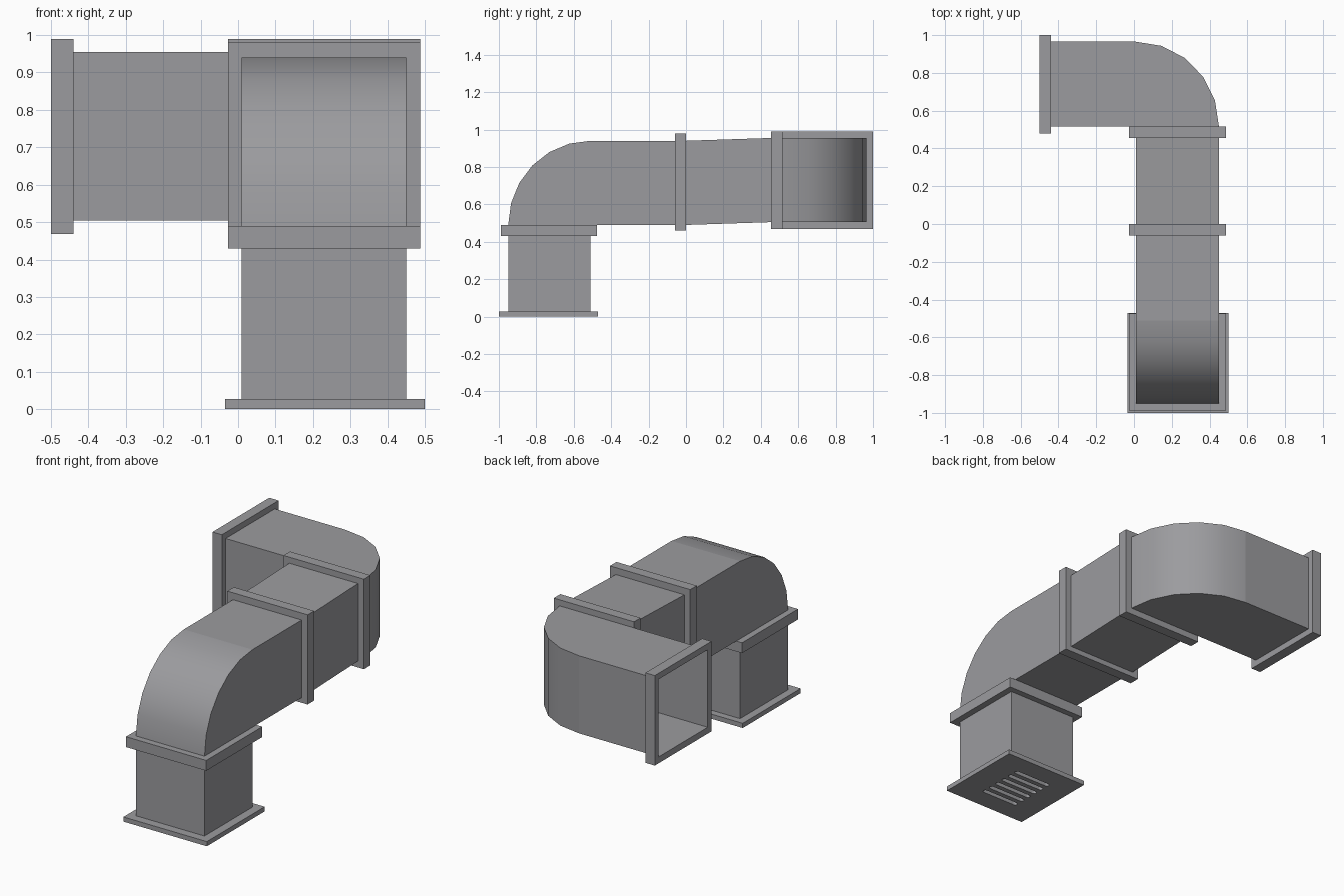
import bpy, bmesh, math

if "Cube" in bpy.data.objects:
    bpy.data.objects.remove(bpy.data.objects["Cube"])

metal = bpy.data.materials.new("galvanised grey")
metal.diffuse_color = (0.33, 0.33, 0.345, 1)
metal.use_nodes = True
metal.node_tree.nodes["Principled BSDF"].inputs["Base Color"].default_value = metal.diffuse_color


def make(name, bm, smooth=False):
    bmesh.ops.recalc_face_normals(bm, faces=bm.faces)
    me = bpy.data.meshes.new(name)
    bm.to_mesh(me)
    bm.free()
    me.materials.append(metal)
    ob = bpy.data.objects.new(name, me)
    bpy.context.collection.objects.link(ob)
    if smooth:
        bpy.ops.object.select_all(action='DESELECT')
        ob.select_set(True)
        bpy.context.view_layer.objects.active = ob
        bpy.ops.object.shade_smooth_by_angle(angle=math.radians(30))
    return ob


def loop(axis, pos, rect):
    """Four corners of a rectangle (a0, a1, b0, b1) lying across an axis."""
    a0, a1, b0, b1 = rect
    pts = []
    for a, b in ((a0, b0), (a1, b0), (a1, b1), (a0, b1)):
        c = [a, b]
        c.insert(axis, pos)
        pts.append(tuple(c))
    return pts


def skin(name, loops, closed=False):
    """Join successive loops with quads."""
    bm = bmesh.new()
    vs = [[bm.verts.new(p) for p in l] for l in loops]
    pairs = list(zip(vs, vs[1:])) + ([(vs[-1], vs[0])] if closed else [])
    for u, v in pairs:
        for i in range(4):
            j = (i + 1) % 4
            bm.faces.new((u[i], u[j], v[j], v[i]))
    return make(name, bm)


def duct(name, axis, p0, p1, r0, r1=None):
    return skin(name, [loop(axis, p0, r0), loop(axis, p1, r1 or r0)])


def flange(name, axis, p0, p1, outer, inner):
    return skin(name, [loop(axis, p0, outer), loop(axis, p1, outer),
                       loop(axis, p1, inner), loop(axis, p0, inner)], True)


def elbow(name, arc, corner, axis, lo, hi):
    """Quarter-round bend: curved outer wall and two flat cheeks, ends open."""
    def place(p, d):
        c = list(p)
        c.insert(axis, d)
        return c
    bm = bmesh.new()
    a = [bm.verts.new(place(p, lo)) for p in arc + [corner]]
    b = [bm.verts.new(place(p, hi)) for p in arc + [corner]]
    bm.faces.new(a)
    bm.faces.new(b)
    for i in range(len(arc) - 1):
        bm.faces.new((a[i], a[i + 1], b[i + 1], b[i]))
    return make(name, bm, True)


X0, X1 = 0.01, 0.45           # duct width
FX0, FX1 = -0.027, 0.488      # flange width

# Vertical drop
drop = (X0, X1, -0.95, -0.51)
duct("vertical_duct", 2, 0.027, 0.43, drop)
flange("drop_flange", 2, 0.43, 0.49, (FX0, FX1, -0.988, -0.475), drop)

# Upper bend, six segments
arc = [(-0.51 - 0.44 * math.cos(math.radians(15 * i)),
        0.49 + 0.45 * math.sin(math.radians(15 * i))) for i in range(7)]
elbow("vertical_elbow", arc, (-0.51, 0.49), 0, X0, X1)

# Horizontal run
run = (X0, X1, 0.49, 0.94)
end = (X0, X1, 0.505, 0.955)
duct("front_horizontal_duct", 1, -0.51, -0.06, run)
flange("middle_flange", 1, -0.06, 0.0, (FX0, FX1, 0.46, 0.98), run)
duct("sloped_duct", 1, 0.0, 0.455, run, end)
flange("rear_flange", 1, 0.455, 0.515, (FX0, FX1, 0.468, 0.99), end)

# Sideways bend, five segments
arc = [(0.01 + 0.44 * math.cos(math.radians(18 * i)),
        0.515 + 0.45 * math.sin(math.radians(18 * i))) for i in range(6)]
elbow("sideways_elbow", arc, (0.01, 0.515), 2, 0.505, 0.955)

# Open outlet
out = (0.515, 0.965, 0.505, 0.955)
duct("outlet_duct", 0, 0.01, -0.44, out)
flange("outlet_flange", 0, -0.5, -0.44, (0.48, 1.0, 0.468, 0.99), out)

# Grille plate with six round-ended slots
bm = bmesh.new()
bmesh.ops.create_cube(bm, size=1)
for v in bm.verts:
    v.co = (0.2325 + v.co.x * 0.535, -0.735 + v.co.y * 0.53, 0.0135 + v.co.z * 0.027)
plate = make("grille_plate", bm)

bm = bmesh.new()
r, half = 0.013, 0.107
for k in range(6):
    y = -0.735 + (k - 2.5) * 0.054
    pts = []
    for s in (1, -1):
        for i in range(7):
            t = math.radians(-90 + 30 * i)
            pts.append((0.2275 + s * (half + r * math.cos(t)), y + s * r * math.sin(t)))
    f = bm.faces.new([bm.verts.new((px, py, -0.05)) for px, py in pts])
    g = bmesh.ops.extrude_face_region(bm, geom=[f])
    for e in g["geom"]:
        if isinstance(e, bmesh.types.BMVert):
            e.co.z = 0.08
cutter = make("slot_cutter", bm)
cutter.hide_render = True

mod = plate.modifiers.new("slots", 'BOOLEAN')
mod.operation = 'DIFFERENCE'
mod.solver = 'EXACT'
mod.object = cutter
dg = bpy.context.evaluated_depsgraph_get()
cut = bpy.data.meshes.new_from_object(plate.evaluated_get(dg))
plate.modifiers.clear()
plate.data = cut
bpy.data.objects.remove(cutter)
